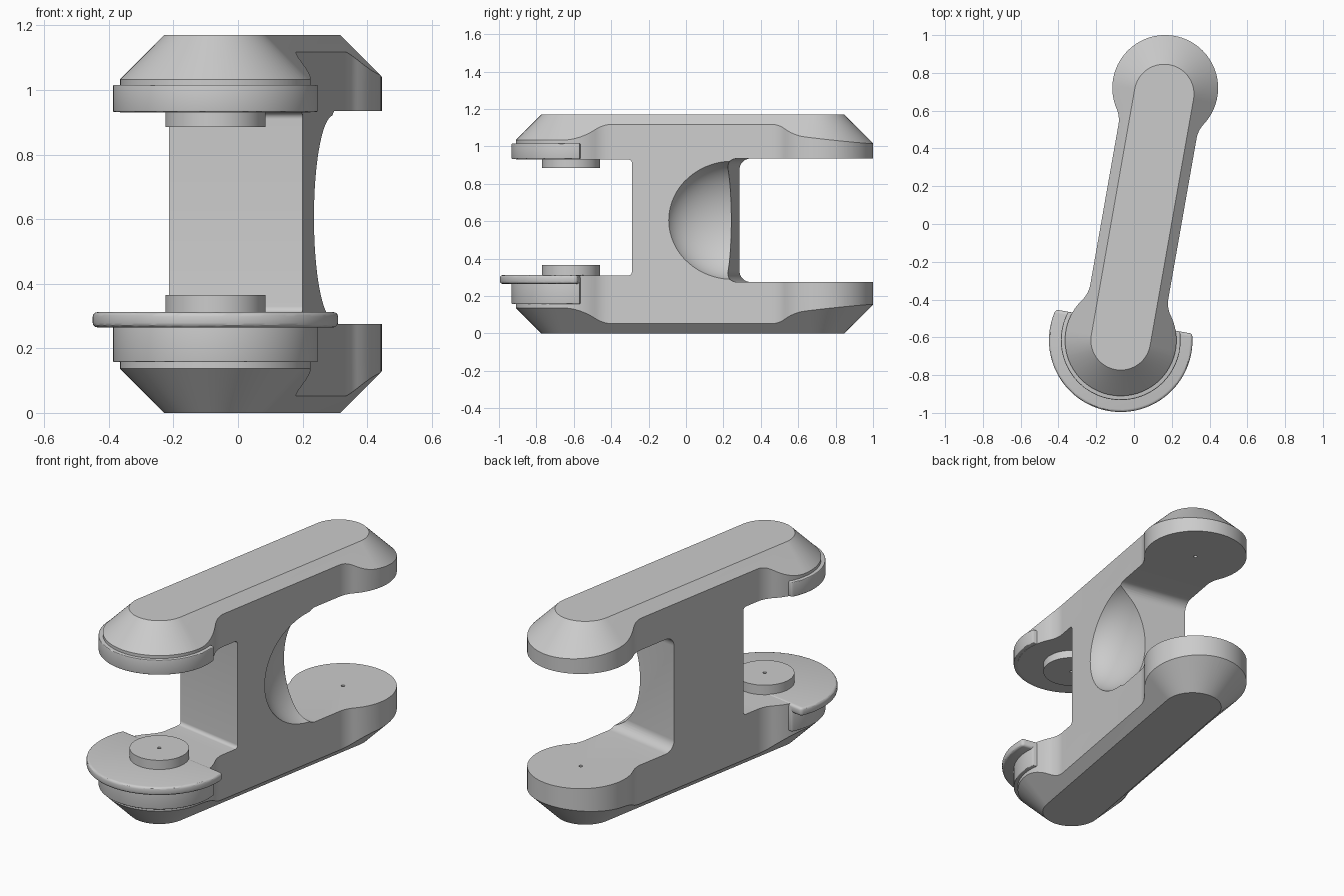
import bpy, bmesh, math
from math import cos, sin, pi, sqrt, radians
from mathutils import Matrix

old = bpy.data.objects.get("Cube")
if old:
    bpy.data.objects.remove(old, do_unlink=True)

grey = bpy.data.materials.new("plain grey")
grey.use_nodes = True
grey.diffuse_color = (0.6, 0.6, 0.6, 1)
grey.node_tree.nodes["Principled BSDF"].inputs["Base Color"].default_value = (0.6, 0.6, 0.6, 1)

# The link is built along y, then turned into place
PLACE = Matrix.Translation((0.0475, 0.0525, 0)) @ Matrix.Rotation(radians(-10), 4, 'Z')
PIVOT = 0.678          # distance of each pivot from the middle
HALF = 0.21            # half width of the straight body
HEIGHT = 1.17


def arc(cx, cy, r, a0, a1, n=32):
    """Points on an arc, angles in degrees."""
    steps = [radians(a0 + (a1 - a0) * i / n) for i in range(n + 1)]
    return [(cx + r * cos(a), cy + r * sin(a)) for a in steps]


def solid(name, rings):
    """Closed solid through a stack of matching rings."""
    bm = bmesh.new()
    loops = [[bm.verts.new(p) for p in ring] for ring in rings]
    bm.faces.new(loops[0])
    bm.faces.new(loops[-1])
    for a, b in zip(loops, loops[1:]):
        for i in range(len(a)):
            j = (i + 1) % len(a)
            bm.faces.new((a[i], a[j], b[j], b[i]))
    bmesh.ops.recalc_face_normals(bm, faces=bm.faces)
    mesh = bpy.data.meshes.new(name)
    bm.to_mesh(mesh)
    bm.free()
    mesh.materials.append(grey)
    ob = bpy.data.objects.new(name, mesh)
    bpy.context.collection.objects.link(ob)
    return ob


def prism(name, pts, z0, z1):
    return solid(name, [[(x, y, z) for x, y in pts] for z in (z0, z1)])


def activate(ob):
    bpy.ops.object.select_all(action='DESELECT')
    ob.select_set(True)
    bpy.context.view_layer.objects.active = ob


def combine(ob, tool, operation):
    """Apply a boolean and drop the tool."""
    activate(ob)
    mod = ob.modifiers.new("cut", 'BOOLEAN')
    mod.operation = operation
    mod.solver = 'EXACT'
    mod.object = tool
    bpy.ops.object.modifier_apply(modifier=mod.name)
    bpy.data.objects.remove(tool, do_unlink=True)


def soften(ob, width):
    """Round the sharp edges."""
    activate(ob)
    mod = ob.modifiers.new("round", 'BEVEL')
    mod.width, mod.segments = width, 3
    mod.limit_method, mod.angle_limit = 'ANGLE', radians(40)
    bpy.ops.object.modifier_apply(modifier=mod.name)


def finish(ob):
    ob.data.transform(PLACE)
    activate(ob)
    bpy.ops.object.shade_smooth_by_angle(angle=radians(30))


def lobe_side(r, fillet=0.15):
    """Right half of a lobe around y = 0, from the straight body to the tip."""
    dy = sqrt((r + fillet) ** 2 - (HALF + fillet) ** 2)
    a = math.degrees(math.atan2(-dy, HALF + fillet))
    return arc(HALF + fillet, -dy, fillet, 180, 180 + a, 10) + arc(0, 0, r, a, 90, 32)[1:]


# Outline with a waist between two round lobes
rear = [(x, y + PIVOT) for x, y in lobe_side(0.28)]
front = [(x, -y - PIVOT) for x, y in lobe_side(0.295)]
half = front[::-1] + rear
outline = half + [(-x, y) for x, y in half[-2:0:-1]]
body = prism("link_body", outline, -0.1, HEIGHT + 0.1)


# Chamfered envelope gives the sloped shoulders above and below
def stadium(r, z):
    pts = arc(0, 0.645, r, 0, 180, 48) + arc(0, -PIVOT, r, 180, 360, 48)
    return [(x, y, z) for x, y in pts]


combine(body, solid("envelope", [stadium(0.158, 0), stadium(0.358, 0.2),
                                 stadium(0.358, HEIGHT - 0.2), stadium(0.158, HEIGHT)]),
        'INTERSECT')


# Front and rear openings, with filleted inner corners
def opening(name, y, far, z0, z1, r):
    s = 1 if far > y else -1
    low = [(y + s * (r - r * sin(t)), z0 + r - r * cos(t))
           for t in [pi / 2 * i / 8 for i in range(9)]]
    high = [(b, z0 + z1 - c) for b, c in low[::-1]]
    section = [(far, z0)] + low + high + [(far, z1)]
    return solid(name, [[(x, b, c) for b, c in section] for x in (-0.6, 0.6)])


combine(body, opening("front_opening", -0.31, -1.3, 0.31, 0.93, 0.02), 'DIFFERENCE')
combine(body, opening("rear_opening", 0.2, 1.3, 0.275, 0.935, 0.06), 'DIFFERENCE')

# Scooped hollow in one rear corner of the web
bpy.ops.mesh.primitive_uv_sphere_add(segments=64, ring_count=32, radius=1)
scoop = bpy.context.object
scoop.data.transform(Matrix.Translation((0.26, 0.24, 0.605)) @ Matrix.Diagonal((0.22, 0.36, 0.325, 1)))
combine(body, scoop, 'DIFFERENCE')

# Tiny centre holes at the rear pivot
for z0, z1 in ((0.25, 0.3), (0.91, 0.96)):
    combine(body, prism("pin_hole", arc(0, PIVOT, 0.01, 0, 345, 23), z0, z1), 'DIFFERENCE')
finish(body)


# Round plates of the front pivot, cut off behind on a straight line
def collar(name, r, z0, z1, rounding):
    a = math.degrees(math.asin(0.1 / r))
    ob = prism(name, arc(0, -PIVOT, r, 180 - a, 360 + a, 80), z0, z1)
    soften(ob, rounding)
    finish(ob)


collar("lower_collar", 0.317, 0.157, 0.3, 0.004)
collar("lower_flange", 0.38, 0.265, 0.312, 0.014)
collar("upper_collar", 0.317, 0.932, 1.016, 0.004)

# Pivot bosses facing each other, each with a centre hole
for name, z0, z1, hole in (("lower_boss", 0.3, 0.365, 0.365), ("upper_boss", 0.885, 0.94, 0.885)):
    boss = prism(name, arc(0, -PIVOT, 0.155, 0, 354, 59), z0, z1)
    combine(boss, prism("pin_hole", arc(0, -PIVOT, 0.01, 0, 345, 23), hole - 0.02, hole + 0.02), 'DIFFERENCE')
    finish(boss)
